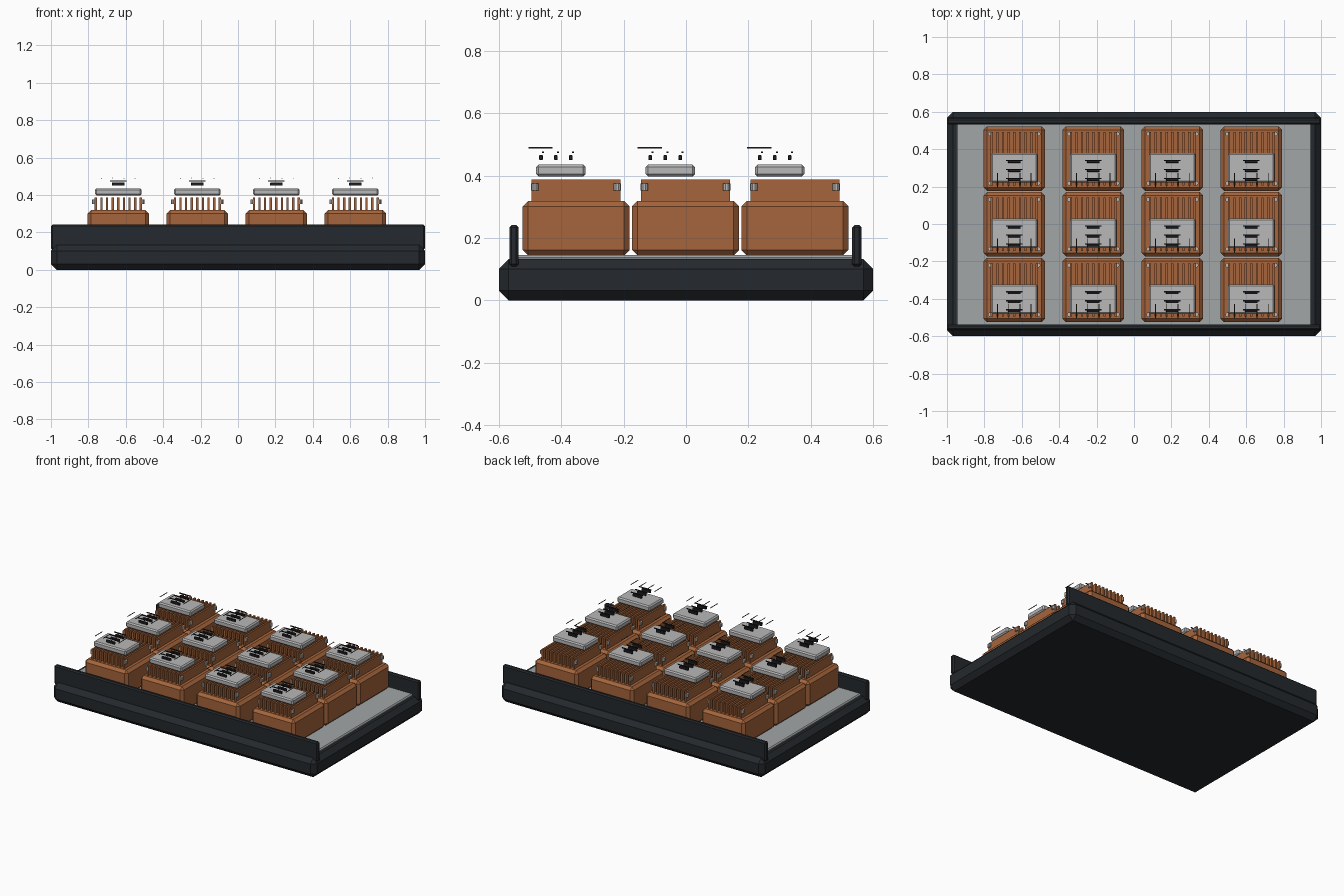
import bpy, bmesh
from mathutils import Matrix, Vector

if "Cube" in bpy.data.objects:
    bpy.data.objects.remove(bpy.data.objects["Cube"])


def material(name, rgb):
    m = bpy.data.materials.new(name)
    m.diffuse_color = (*rgb, 1)
    m.use_nodes = True
    m.node_tree.nodes["Principled BSDF"].inputs["Base Color"].default_value = m.diffuse_color
    return m


DARK = material("dark_metal", (0.018, 0.022, 0.026))
PLATE = material("plate_grey", (0.36, 0.38, 0.39))
COPPER = material("copper", (0.38, 0.13, 0.045))
SILVER = material("silver", (0.48, 0.48, 0.48))
BLACK = material("black", (0.015, 0.015, 0.018))
BRASS = material("wire", (0.06, 0.045, 0.02))


def add_box(bm, lo, hi, bevel=0.0):
    lo, hi = Vector(lo), Vector(hi)
    mat = Matrix.Translation((lo + hi) / 2) @ Matrix.Diagonal((*(hi - lo), 1))
    verts = bmesh.ops.create_cube(bm, size=1, matrix=mat)["verts"]
    if bevel:
        edges = list({e for v in verts for e in v.link_edges})
        bmesh.ops.bevel(bm, geom=edges, offset=bevel, segments=1,
                        profile=0.5, affect='EDGES')


def add_rod(bm, center, radius, length, axis='Z', sides=10):
    rot = Matrix.Rotation(1.5707963, 4, 'X') if axis == 'Y' else Matrix()
    bmesh.ops.create_cone(bm, cap_ends=True, segments=sides, radius1=radius,
                          radius2=radius, depth=length,
                          matrix=Matrix.Translation(center) @ rot)


def finish(bm, name, mat, smooth=False):
    me = bpy.data.meshes.new(name)
    bm.to_mesh(me)
    bm.free()
    me.materials.append(mat)
    ob = bpy.data.objects.new(name, me)
    bpy.context.collection.objects.link(ob)
    return ob


def box(name, lo, hi, bevel, mat):
    bm = bmesh.new()
    add_box(bm, lo, hi, bevel)
    return finish(bm, name, mat)


# Tray, floor plate and the two long rails
box("tray_base", (-1, -0.6, 0), (1, 0.6, 0.132), 0.031, DARK)
box("floor_plate", (-0.95, -0.55, 0.115), (0.95, 0.55, 0.145), 0.007, PLATE)
for side, y in (("front", -0.552), ("back", 0.548)):
    box(side + "_rail", (-1, y - 0.015, 0.108), (1, y + 0.015, 0.242), 0.008, DARK)


# One module, built around its own centre in x and y
def build_module():
    parts = [
        box("heat_block", (-0.164, -0.172, 0.144), (0.164, 0.172, 0.319), 0.018, COPPER),
        box("cover_slab", (-0.124, -0.128, 0.397), (0.124, 0.03, 0.436), 0.008, SILVER),
    ]
    # Cooling fins
    bm = bmesh.new()
    for i in range(9):
        x = (i - 4) * 0.03
        add_box(bm, (x - 0.006, -0.1425, 0.312), (x + 0.006, 0.1425, 0.388))
    parts.append(finish(bm, "cooling_fins", COPPER))
    # Corner screws
    bm = bmesh.new()
    for x in (-0.128, 0.128):
        for y in (-0.132, 0.132):
            add_rod(bm, (x, y, 0.364), 0.012, 0.022)
    parts.append(finish(bm, "corner_screws", SILVER))
    # Three label bars, each with a thin wider strip above
    bars, strips = bmesh.new(), bmesh.new()
    for y in (-0.113, -0.065, -0.017):
        add_box(bars, (-0.034, y - 0.006, 0.45), (0.034, y + 0.006, 0.466), 0.002)
        add_box(strips, (-0.044, y + 0.004, 0.473), (0.044, y + 0.01, 0.478))
    parts.append(finish(bars, "vent_bars", BLACK))
    parts.append(finish(strips, "vent_strips", BLACK))
    # Fine contact wires
    bm = bmesh.new()
    for x in (-0.09, -0.03, 0.03, 0.09):
        add_rod(bm, (x, -0.1145, 0.49), 0.0025, 0.078, 'Y', 6)
    parts.append(finish(bm, "contact_wires", BRASS))
    return parts


# Repeat the module on a 4 x 3 grid
module = build_module()
for row in range(3):
    for col in range(4):
        loc = (-0.64 + col * 0.4225, -0.3525 + row * 0.351, 0)
        for part in module:
            ob = part
            if row or col:
                ob = part.copy()
                bpy.context.collection.objects.link(ob)
            ob.location = loc
